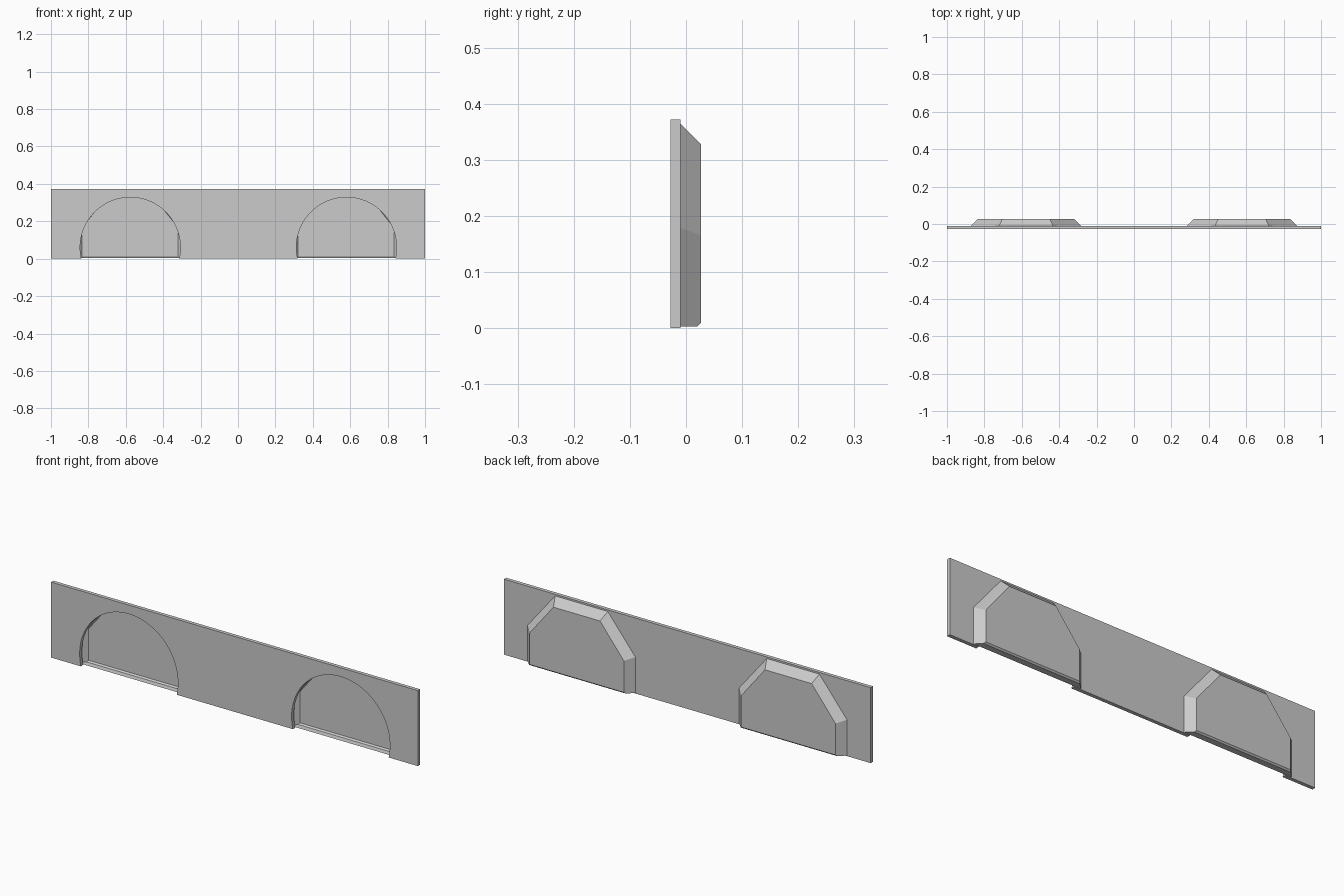
import bpy
import bmesh
import math

cube = bpy.data.objects.get("Cube")
if cube:
    bpy.data.objects.remove(cube, do_unlink=True)

grey = bpy.data.materials.new("plain grey")
grey.use_nodes = True
COLOUR = (0.6, 0.6, 0.6, 1)
grey.diffuse_color = COLOUR
grey.node_tree.nodes["Principled BSDF"].inputs["Base Color"].default_value = COLOUR

FRONT, PLATE_BACK, WELL_BACK = -0.028, -0.01, 0.027
HEIGHT = 0.372


def make_object(name, bm):
    mesh = bpy.data.meshes.new(name)
    bm.to_mesh(mesh)
    bm.free()
    mesh.materials.append(grey)
    obj = bpy.data.objects.new(name, mesh)
    bpy.context.collection.objects.link(obj)
    bpy.ops.object.select_all(action="DESELECT")
    obj.select_set(True)
    bpy.context.view_layer.objects.active = obj
    bpy.ops.object.shade_smooth_by_angle(angle=math.radians(25))
    return obj


def arch(cx, radius=0.268, cz=0.06, steps=48):
    """Arch outline from its left foot to its right foot, both on the ground."""
    dip = math.asin(cz / radius)
    sweep = math.pi + 2 * dip
    return [(cx + radius * math.cos(math.pi + dip - sweep * i / steps),
             max(0, cz + radius * math.sin(math.pi + dip - sweep * i / steps)))
            for i in range(steps + 1)]


# Side panel with two open arches
outline = [(-1, 0)] + arch(-0.576) + arch(0.58) + [(1, 0), (1, HEIGHT), (-1, HEIGHT)]
bm = bmesh.new()
face = bm.faces.new([bm.verts.new((x, FRONT, z)) for x, z in outline])
extruded = bmesh.ops.extrude_face_region(bm, geom=[face])["geom"]
bmesh.ops.translate(bm, vec=(0, PLATE_BACK - FRONT, 0),
                    verts=[v for v in extruded if isinstance(v, bmesh.types.BMVert)])
bmesh.ops.recalc_face_normals(bm, faces=bm.faces)
make_object("side_panel", bm)


def well_ring(bm, cx, y):
    """Clipped-corner outline that widens towards the panel."""
    d = WELL_BACK - y
    half = [(0.257 + d, max(0.003, 0.01 - d)),
            (0.257 + d, 0.165 + 0.38 * d),
            (0.127 + 0.45 * d, 0.327 + d)]
    points = half + [(-x, z) for x, z in reversed(half)]
    return [bm.verts.new((cx + x, y, z)) for x, z in points]


# Thin wheel wells behind the arches, open at the front
for name, cx in (("left_wheel_well", 0.577), ("right_wheel_well", -0.577)):
    bm = bmesh.new()
    rings = [well_ring(bm, cx, y) for y in (PLATE_BACK, 0.02, WELL_BACK)]
    for a, b in zip(rings, rings[1:]):
        for i in range(len(a)):
            j = (i + 1) % len(a)
            bm.faces.new((a[i], a[j], b[j], b[i]))
    back = bm.faces.new(rings[-1])
    bmesh.ops.recalc_face_normals(bm, faces=bm.faces)
    back.normal_update()
    if back.normal.y < 0:
        bmesh.ops.reverse_faces(bm, faces=bm.faces)
    make_object(name, bm)
